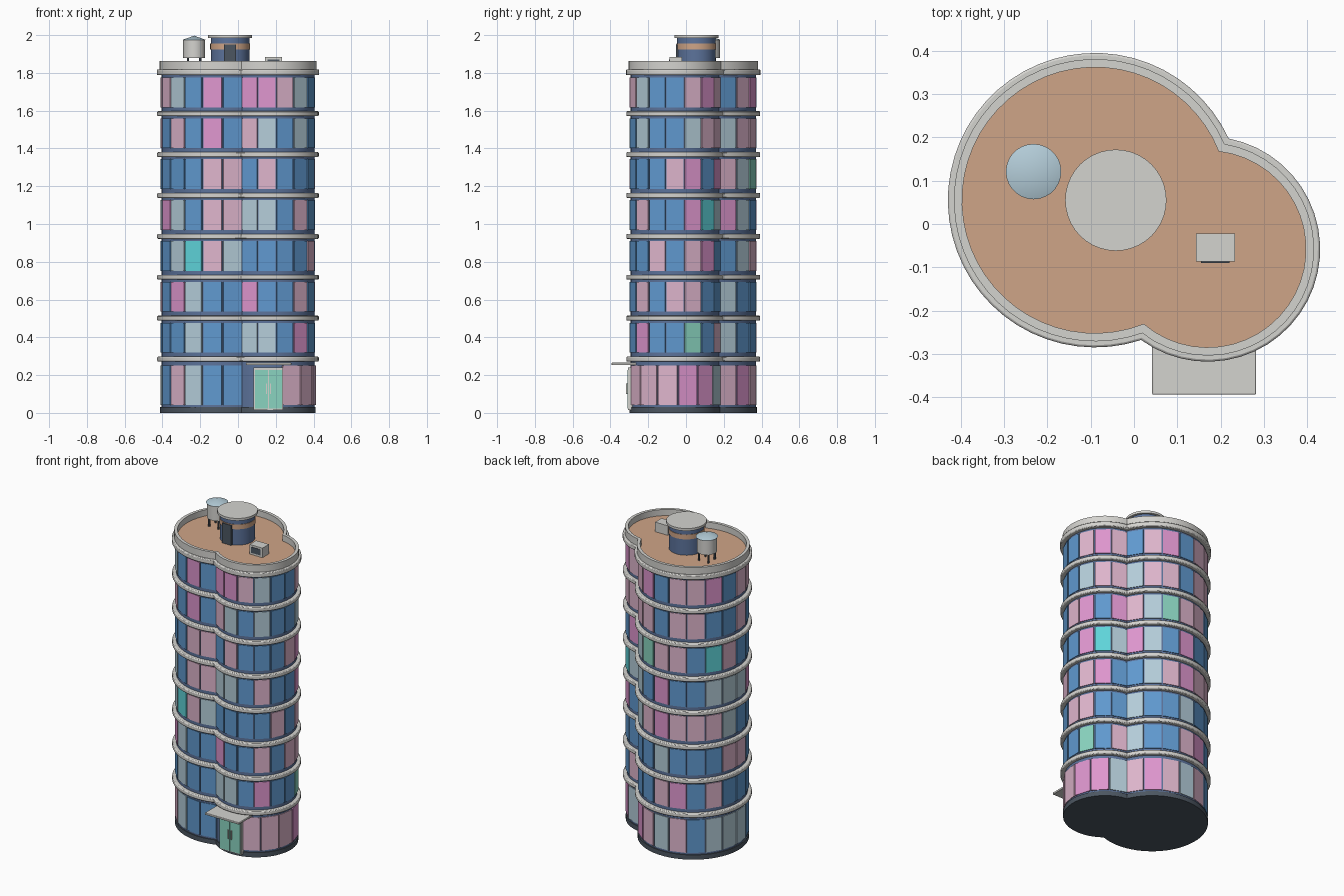
import bpy, bmesh, math
from mathutils import Matrix, Vector

if "Cube" in bpy.data.objects:
    bpy.data.objects.remove(bpy.data.objects["Cube"])

# ---------- colours ----------
def lin(c):
    c /= 255
    return c / 12.92 if c <= 0.04045 else ((c + 0.055) / 1.055) ** 2.4

def material(name, r, g, b):
    m = bpy.data.materials.new(name)
    m.diffuse_color = (lin(r), lin(g), lin(b), 1)
    m.use_nodes = True
    m.node_tree.nodes["Principled BSDF"].inputs["Base Color"].default_value = m.diffuse_color
    return m

WALL = material("slate_blue_wall", 92, 115, 155)
TRIM = material("light_grey_trim", 212, 211, 207)
ROOF = material("tan_roof", 207, 165, 135)
DARK = material("dark_slate", 76, 86, 97)
GLASS = {
    "b": material("blue_glass", 96, 153, 207),
    "l": material("pale_blue_glass", 180, 205, 217),
    "p": material("pink_glass", 222, 181, 204),
    "m": material("magenta_glass", 222, 150, 206),
    "t": material("teal_glass", 95, 212, 218),
    "g": material("green_glass", 138, 212, 192),
}
KEYS = list(GLASS)

# ---------- footprint: union of two circles ----------
C1, R1 = Vector((-0.09, 0.055)), 0.34
C2, R2 = Vector((0.17, -0.058)), 0.26

def arcs(d):
    """Start and end angles of the small and big arcs, outline shrunk by d."""
    a, b = R1 - d, R2 - d
    v = C2 - C1
    dist = v.length
    base = math.atan2(v.y, v.x)
    h1 = math.acos((a * a + dist * dist - b * b) / (2 * a * dist))
    h2 = math.acos((b * b + dist * dist - a * a) / (2 * b * dist))
    small = (base - math.pi + h2, base + math.pi - h2)
    big = (base - h1, base + h1 - 2 * math.pi)
    return small, big

def outline(d):
    (s0, s1), (b0, b1) = arcs(d)
    pts = []
    for i in range(27):
        t = s0 + (s1 - s0) * i / 27
        pts.append(C2 + (R2 - d) * Vector((math.cos(t), math.sin(t))))
    for i in range(42):
        t = b1 + (b0 - b1) * i / 42
        pts.append(C1 + (R1 - d) * Vector((math.cos(t), math.sin(t))))
    return pts

# ---------- helpers ----------
def finish(name, bm, mats, bevel=0.0):
    bmesh.ops.recalc_face_normals(bm, faces=bm.faces)
    me = bpy.data.meshes.new(name)
    bm.to_mesh(me)
    bm.free()
    for m in mats:
        me.materials.append(m)
    me.shade_smooth()
    me.set_sharp_from_angle(angle=math.radians(30))
    ob = bpy.data.objects.new(name, me)
    bpy.context.collection.objects.link(ob)
    if bevel:
        mod = ob.modifiers.new("soft_edge", "BEVEL")
        mod.width, mod.segments, mod.limit_method = bevel, 2, "ANGLE"
        mod.angle_limit = math.radians(50)
    return ob

def slab(name, d, z0, z1, mat, bevel=0.0):
    bm = bmesh.new()
    lo, hi = ([bm.verts.new((p.x, p.y, z)) for p in outline(d)] for z in (z0, z1))
    n = len(lo)
    for i in range(n):
        j = (i + 1) % n
        bm.faces.new((lo[i], lo[j], hi[j], hi[i]))
    bm.faces.new(lo[::-1])
    bm.faces.new(hi)
    return finish(name, bm, [mat], bevel)

def ring(name, d0, d1, z0, z1, mat):
    bm = bmesh.new()
    loops = [[bm.verts.new((p.x, p.y, z)) for p in outline(d)]
             for d, z in ((d0, z0), (d0, z1), (d1, z1), (d1, z0))]
    n = len(loops[0])
    for k in range(4):
        a, b = loops[k], loops[(k + 1) % 4]
        for i in range(n):
            j = (i + 1) % n
            bm.faces.new((a[i], a[j], b[j], b[i]))
    return finish(name, bm, [mat])

def add_box(bm, centre, size, angle=0.0, index=0):
    mx = (Matrix.Translation(centre) @ Matrix.Rotation(angle, 4, "Z")
          @ Matrix.Diagonal((*size, 1)))
    vs = bmesh.ops.create_cube(bm, size=1, matrix=mx)["verts"]
    for f in {f for v in vs for f in v.link_faces}:
        f.material_index = index

def box(name, lo, hi, mat, bevel=0.0):
    bm = bmesh.new()
    lo, hi = Vector(lo), Vector(hi)
    add_box(bm, (lo + hi) / 2, hi - lo)
    return finish(name, bm, [mat], bevel)

def cyl(name, x, y, z0, z1, r, mat, seg=32, top=None):
    bm = bmesh.new()
    bmesh.ops.create_cone(bm, cap_ends=True, segments=seg, radius1=r,
                          radius2=r if top is None else top, depth=z1 - z0,
                          matrix=Matrix.Translation((x, y, (z0 + z1) / 2)))
    return finish(name, bm, [mat])

def window_run(bm, c, r, a0, a1, colours, z0, z1):
    """Flat glass panels spaced evenly along an arc."""
    step = (a1 - a0) / len(colours)
    width = 2 * r * math.tan(abs(step) / 2) - 0.009
    for i, k in enumerate(colours):
        t = a0 + step * (i + 0.5)
        pos = c + (r - 0.006) * Vector((math.cos(t), math.sin(t)))
        add_box(bm, (pos.x, pos.y, (z0 + z1) / 2), (0.012, width, z1 - z0),
                t, KEYS.index(k))

# ---------- tower body ----------
D = 0.025
slab("tower_wall", D, 0.01, 1.80, WALL)
slab("base_plinth", 0.018, 0.0, 0.03, DARK)

# ---------- glass, one pair of runs per storey (small lobe, big lobe) ----------
STOREYS = [
    ("pppmml", "bblpblllbplpmp"),
    ("llbmbbgbp", "bblbbbbpbmpbbl"),
    ("mbbpbppbb", "bblmbppbbblbbl"),
    ("bbbbpbpmb", "lptlbblpppmplb"),
    ("llbpbbmtl", "ppblmlllbbmblm"),
    ("bpbbbpmbm", "ppbbbbptbppglp"),
    ("plblbblpp", "bmbpbpbbppbppl"),
    ("mmplbbpmp", "bmblppbmppbmpb"),
]
STEP = 0.2165
(s0, s1), (b0, b1) = arcs(D)
for n, (small, big) in enumerate(STOREYS):
    ledge = 0.285 + STEP * (n - 1)
    z0, z1 = (ledge + 0.034, ledge + 0.192) if n else (0.042, 0.252)
    start = s0 if n else math.radians(-75)      # leave room for the entrance
    bm = bmesh.new()
    window_run(bm, C2, R2 - D + 0.003, start, s1, small, z0, z1)
    window_run(bm, C1, R1 - D + 0.003, b0, b1, big, z0, z1)
    finish(f"windows_storey_{n}", bm, GLASS.values())
    if n:
        slab(f"ledge_{n}", 0.002, ledge - 0.013, ledge + 0.013, TRIM, 0.005)

# ---------- roof ----------
slab("cornice", 0.0, 1.788, 1.818, TRIM, 0.005)
slab("roof_deck", 0.028, 1.81, 1.823, ROOF)
ring("parapet", 0.014, 0.033, 1.812, 1.862, TRIM)

# stair core with stripe, door and cap
CX, CY = -0.042, 0.055
cyl("stair_core", CX, CY, 1.82, 1.987, 0.102, WALL, 40)
cyl("core_stripe", CX, CY, 1.925, 1.955, 0.105, ROOF, 40)
cyl("core_cap", CX, CY, 1.985, 2.0, 0.117, TRIM, 40)
box("core_door", (CX - 0.032, CY - 0.109, 1.823), (CX + 0.032, CY - 0.09, 1.95), DARK)

# water tank on legs
TX, TY = -0.232, 0.121
cyl("tank_body", TX, TY, 1.88, 1.976, 0.058, TRIM, 28)
cyl("tank_roof", TX, TY, 1.974, 1.997, 0.064, GLASS["l"], 28, 0.0)
for i in range(4):
    t = math.radians(45 + 90 * i)
    cyl(f"tank_leg_{i}", TX + 0.046 * math.cos(t), TY + 0.046 * math.sin(t),
        1.82, 1.885, 0.006, DARK, 8)

# roof vent
box("roof_vent", (0.143, -0.087, 1.82), (0.233, -0.022, 1.884), TRIM)
box("vent_grille", (0.155, -0.09, 1.835), (0.221, -0.085, 1.872), DARK)

# ---------- entrance ----------
box("entrance_frame", (0.083, -0.307, 0.015), (0.239, -0.27, 0.24), TRIM)
for side in (-1, 1):
    xa, xb = sorted((0.161 + side * 0.002, 0.161 + side * 0.072))
    box(f"door_leaf_{side}", (xa, -0.311, 0.022), (xb, -0.29, 0.228), GLASS["g"])
    hx = 0.161 + side * 0.011
    box(f"door_handle_{side}", (hx - 0.003, -0.318, 0.1), (hx + 0.003, -0.309, 0.155), TRIM)
box("canopy", (0.042, -0.394, 0.253), (0.282, -0.2, 0.266), TRIM, 0.003)
